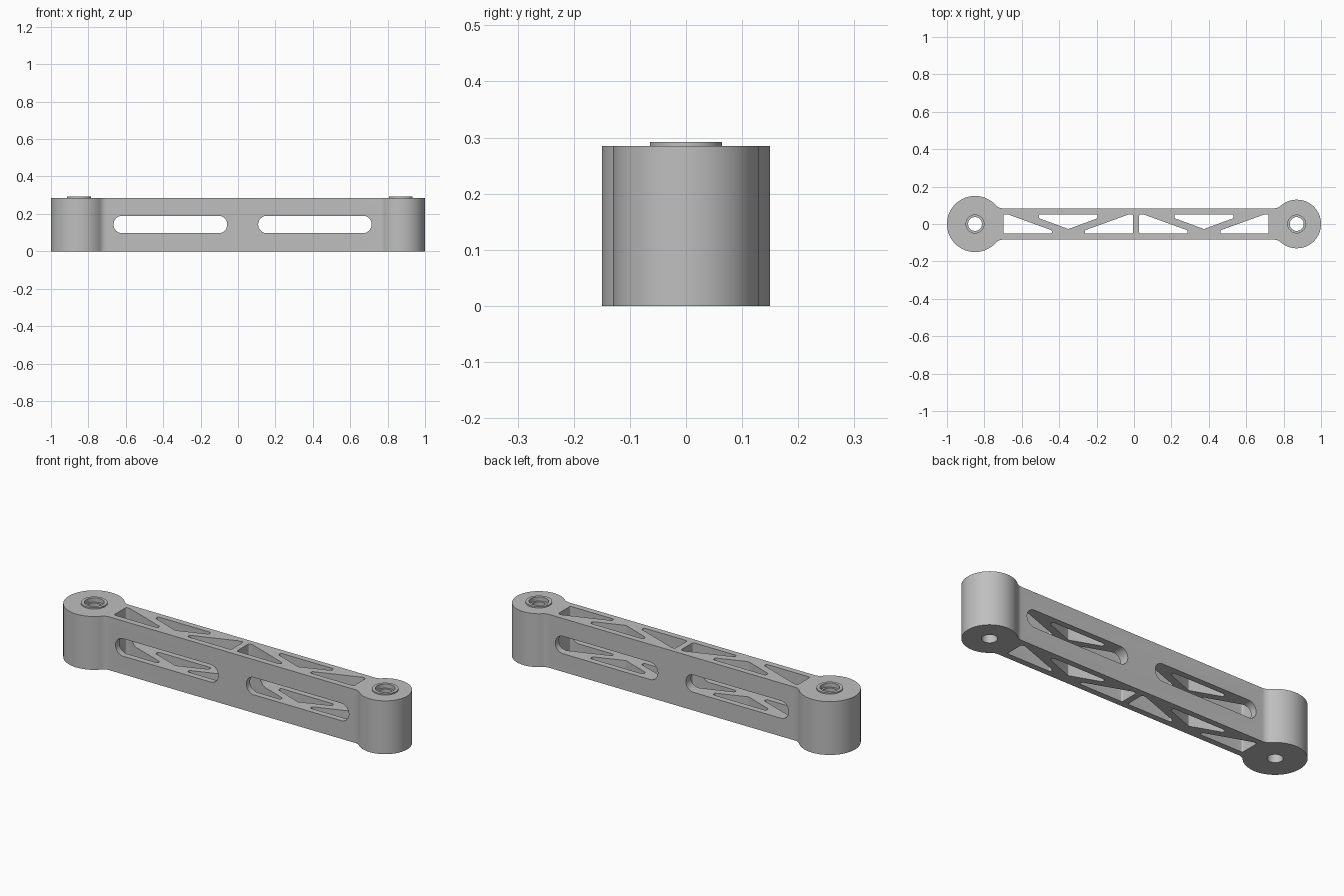
import bpy, bmesh, math
from mathutils import Vector

if "Cube" in bpy.data.objects:
    bpy.data.objects.remove(bpy.data.objects["Cube"])

HEIGHT, HALF_W, FILLET = 0.285, 0.084, 0.05
BOSSES = [(-0.85, 0.15), (0.87, 0.13)]          # centre x, radius
HOLE_R, BORE_R, COLLAR_R = 0.037, 0.048, 0.064

metal = bpy.data.materials.new("grey_metal")
metal.diffuse_color = (0.52, 0.52, 0.52, 1)
metal.use_nodes = True
metal.node_tree.nodes["Principled BSDF"].inputs["Base Color"].default_value = metal.diffuse_color


def arc(cx, cy, r, a0, a1, n):
    return [(cx + r * math.cos(a0 + (a1 - a0) * i / n),
             cy + r * math.sin(a0 + (a1 - a0) * i / n)) for i in range(n + 1)]


def circle(cx, r, n=64):
    return arc(cx, 0, r, 0, math.tau, n)[:-1]


def rounded(points, r, n=6):
    """Round every corner of a convex polygon."""
    out = []
    pts = [Vector(p) for p in points]
    for i, p in enumerate(pts):
        a = (pts[i - 1] - p).normalized()
        b = (pts[(i + 1) % len(pts)] - p).normalized()
        half = a.angle(b) / 2
        c = p + (a + b).normalized() * (r / math.sin(half))
        t0 = p + a * (r / math.tan(half)) - c
        t1 = p + b * (r / math.tan(half)) - c
        for k in range(n + 1):
            d = t0.lerp(t1, k / n).normalized() * r
            out.append(tuple(c + d))
    return out


def prism(name, points, lo, hi, axis="z"):
    """Extrude a 2D outline along z, or an x-z outline along y."""
    bm = bmesh.new()
    put = (lambda u, v, w: (u, v, w)) if axis == "z" else (lambda u, v, w: (u, w, v))
    face = bm.faces.new([bm.verts.new(put(u, v, lo)) for u, v in points])
    ext = bmesh.ops.extrude_face_region(bm, geom=[face])
    offset = Vector(put(0, 0, hi - lo))
    bmesh.ops.translate(bm, vec=offset,
                        verts=[g for g in ext["geom"] if isinstance(g, bmesh.types.BMVert)])
    bmesh.ops.recalc_face_normals(bm, faces=bm.faces)
    mesh = bpy.data.meshes.new(name)
    bm.to_mesh(mesh)
    bm.free()
    mesh.materials.append(metal)
    ob = bpy.data.objects.new(name, mesh)
    bpy.context.collection.objects.link(ob)
    return ob


def cut(target, cutter):
    mod = target.modifiers.new("cut", "BOOLEAN")
    mod.operation, mod.solver, mod.object = "DIFFERENCE", "EXACT", cutter
    bpy.context.view_layer.objects.active = target
    bpy.ops.object.modifier_apply(modifier=mod.name)
    bpy.data.objects.remove(cutter, do_unlink=True)


def smooth(ob):
    bpy.ops.object.select_all(action="DESELECT")
    ob.select_set(True)
    bpy.context.view_layer.objects.active = ob
    bpy.ops.object.shade_smooth_by_angle(angle=math.radians(25))


# Link arm: two round ends blended into a straight bar
def end_outline(r):
    """Right-hand end around the origin, from lower bar edge to upper."""
    fy = HALF_W + FILLET
    fx = -math.sqrt((r + FILLET) ** 2 - fy ** 2)
    t = math.atan2(fy, fx)
    lower = arc(fx, -fy, FILLET, math.pi / 2, math.pi - t, 8)
    upper = [(x, -y) for x, y in reversed(lower)]
    return lower[:-1] + arc(0, 0, r, -t, t, 56) + upper[1:]


(lx, lr), (rx, rr) = BOSSES
outline = [(rx + x, y) for x, y in end_outline(rr)] + [(lx - x, -y) for x, y in end_outline(lr)]
arm = prism("link_arm", outline, 0, HEIGHT)

# Truss pockets cut down through the bar, two mirrored bays
middle = [(-0.157, 0.052), (-0.157, 0.031), (0, -0.027), (0.157, 0.031), (0.157, 0.052)]
side = [(0.088, -0.052), (0.346, -0.052), (0.346, 0.052), (0.325, 0.052), (0.088, -0.034)]
for cx in (-0.351, 0.374):
    for shape, s in ((middle, 1), (side, 1), (side, -1)):
        pts = [(cx + s * x, y) for x, y in shape]
        cut(arm, prism("pocket", rounded(pts, 0.008), -0.1, 0.4))

# Long slots cut sideways through the bar
for x0, x1 in ((-0.665, -0.058), (0.108, 0.714)):
    box = [(x0, 0.097), (x1, 0.097), (x1, 0.19), (x0, 0.19)]
    cut(arm, prism("slot", rounded(box, 0.0455, 12), -0.3, 0.3, "y"))

# Pin holes with a counterbore, and a raised collar on each end
for side_name, (cx, _) in zip(("left", "right"), BOSSES):
    cut(arm, prism("hole", circle(cx, HOLE_R), -0.1, 0.4))
    cut(arm, prism("bore", circle(cx, BORE_R), 0.27, 0.4))
    collar = prism(side_name + "_collar", circle(cx, COLLAR_R), HEIGHT, 0.292)
    cut(collar, prism("bore", circle(cx, BORE_R), 0.2, 0.4))
    smooth(collar)
smooth(arm)
